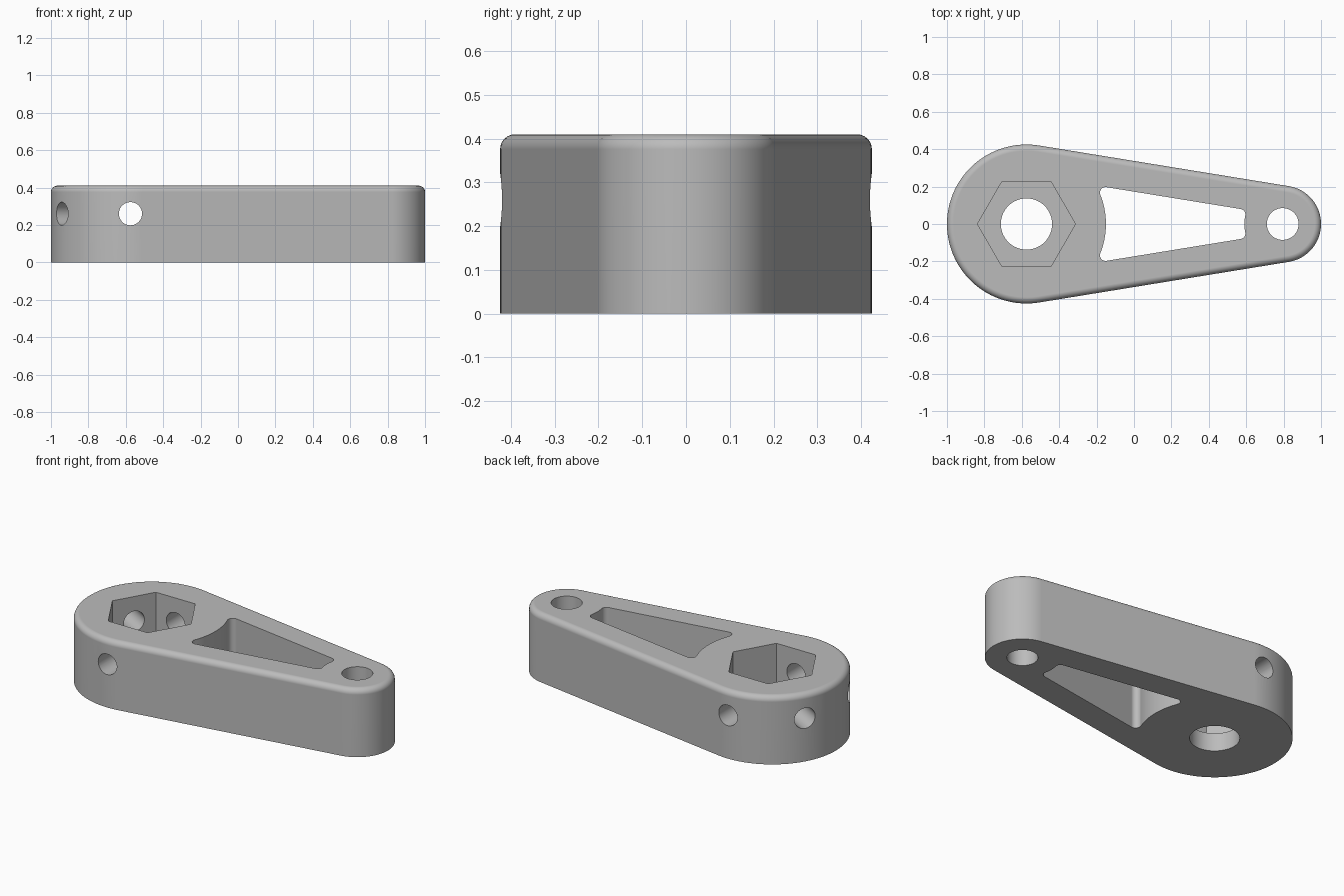
import bpy, bmesh
from math import cos, sin, pi, sqrt, asin, atan2
from mathutils import Vector

if "Cube" in bpy.data.objects:
    bpy.data.objects.remove(bpy.data.objects["Cube"])

HEIGHT = 0.41
BIG_R, SMALL_R = 0.425, 0.205
BIG = Vector((-1 + BIG_R, 0))
SMALL = Vector((1 - SMALL_R, 0))
TAPER = asin((BIG_R - SMALL_R) / (SMALL.x - BIG.x))   # slope of the straight sides

grey = bpy.data.materials.new("light_grey")
grey.use_nodes = True
COLOUR = (0.5, 0.5, 0.5, 1)
grey.diffuse_color = COLOUR
grey.node_tree.nodes["Principled BSDF"].inputs["Base Color"].default_value = COLOUR


def arc(centre, radius, start, end, steps):
    angles = [start + (end - start) * i / steps for i in range(steps + 1)]
    return [centre + radius * Vector((cos(a), sin(a))) for a in angles]


def prism(name, outline, z0, z1):
    """Extrude a flat outline from z0 to z1."""
    bm = bmesh.new()
    face = bm.faces.new([bm.verts.new((p.x, p.y, z0)) for p in outline])
    top = bmesh.ops.extrude_face_region(bm, geom=[face])["geom"]
    moved = [v for v in top if isinstance(v, bmesh.types.BMVert)]
    bmesh.ops.translate(bm, vec=(0, 0, z1 - z0), verts=moved)
    bmesh.ops.recalc_face_normals(bm, faces=bm.faces)
    mesh = bpy.data.meshes.new(name)
    bm.to_mesh(mesh)
    bm.free()
    mesh.materials.append(grey)
    obj = bpy.data.objects.new(name, mesh)
    bpy.context.collection.objects.link(obj)
    return obj


def round_cutter(name, centre, radius, sides=64, z0=-0.1):
    return prism(name, arc(centre, radius, 0, 2 * pi, sides)[:-1], z0, HEIGHT + 0.1)


# Tapered arm body: two round ends joined by tangent sides
side = pi / 2 - TAPER
outline = arc(BIG, BIG_R, side, 2 * pi - side, 72) + arc(SMALL, SMALL_R, -side, side, 48)
body = prism("lever_arm", outline, 0, HEIGHT)

# Rounded upper rim
bm = bmesh.new()
bm.from_mesh(body.data)
rim = [e for e in bm.edges if all(v.co.z > HEIGHT - 0.001 for v in e.verts)]
bmesh.ops.bevel(bm, geom=rim, offset=0.034, segments=6, profile=0.5, affect='EDGES')
bm.to_mesh(body.data)
bm.free()

# Window between the ends: arcs concentric with the ends, filleted corners
FILLET, WALL = 0.03, 0.162
normal = Vector((sin(TAPER), cos(TAPER)))
along = Vector((cos(TAPER), -sin(TAPER)))
h = BIG_R - WALL - FILLET
h_small = h - (BIG_R - SMALL_R)
big_corner = normal * h + along * sqrt((BIG_R + FILLET) ** 2 - h * h)
small_corner = normal * h_small - along * sqrt((SMALL_R + FILLET) ** 2 - h_small ** 2)
big_angle = atan2(big_corner.y, big_corner.x)
small_angle = atan2(small_corner.y, small_corner.x)
upper = (arc(BIG, BIG_R, 0, big_angle, 12)
         + arc(BIG + big_corner, FILLET, big_angle + pi, side, 10)
         + arc(SMALL + small_corner, FILLET, side, small_angle - pi, 10)
         + arc(SMALL, SMALL_R, small_angle, pi, 6)[1:])
upper = [p for i, p in enumerate(upper) if i == 0 or (p - upper[i - 1]).length > 1e-5]
lower = [Vector((p.x, -p.y)) for p in reversed(upper[1:-1])]

# Cutters: window, end holes, hexagonal nut recess
cutters = [
    prism("window_cutter", upper + lower, -0.1, HEIGHT + 0.1),
    round_cutter("shaft_cutter", BIG, 0.137),
    round_cutter("pin_cutter", SMALL, 0.085),
    round_cutter("hex_cutter", BIG, 0.262, sides=6, z0=0.11),
]

# Cutters: radial screw holes through the walls of the recess
for degrees in (90, 150, 210, 270):
    a = degrees * pi / 180
    cutter = prism("screw_cutter", arc(Vector((0, 0)), 0.062, 0, 2 * pi, 40)[:-1], 0.15, 0.6)
    cutter.location = (BIG.x, BIG.y, 0.26)
    cutter.rotation_euler = (0, pi / 2, a)
    cutters.append(cutter)

bpy.context.view_layer.update()
bpy.ops.object.select_all(action='DESELECT')
bpy.context.view_layer.objects.active = body
body.select_set(True)
for cutter in cutters:
    mod = body.modifiers.new("cut", 'BOOLEAN')
    mod.operation = 'DIFFERENCE'
    mod.solver = 'EXACT'
    mod.object = cutter
    bpy.ops.object.modifier_apply(modifier=mod.name)
    bpy.data.objects.remove(cutter)

# Smooth curved walls, crisp edges, flat planes
bpy.ops.object.shade_smooth_by_angle(angle=pi / 6)
weighted = body.modifiers.new("flat_planes", 'WEIGHTED_NORMAL')
weighted.keep_sharp = True
weighted.weight = 100
